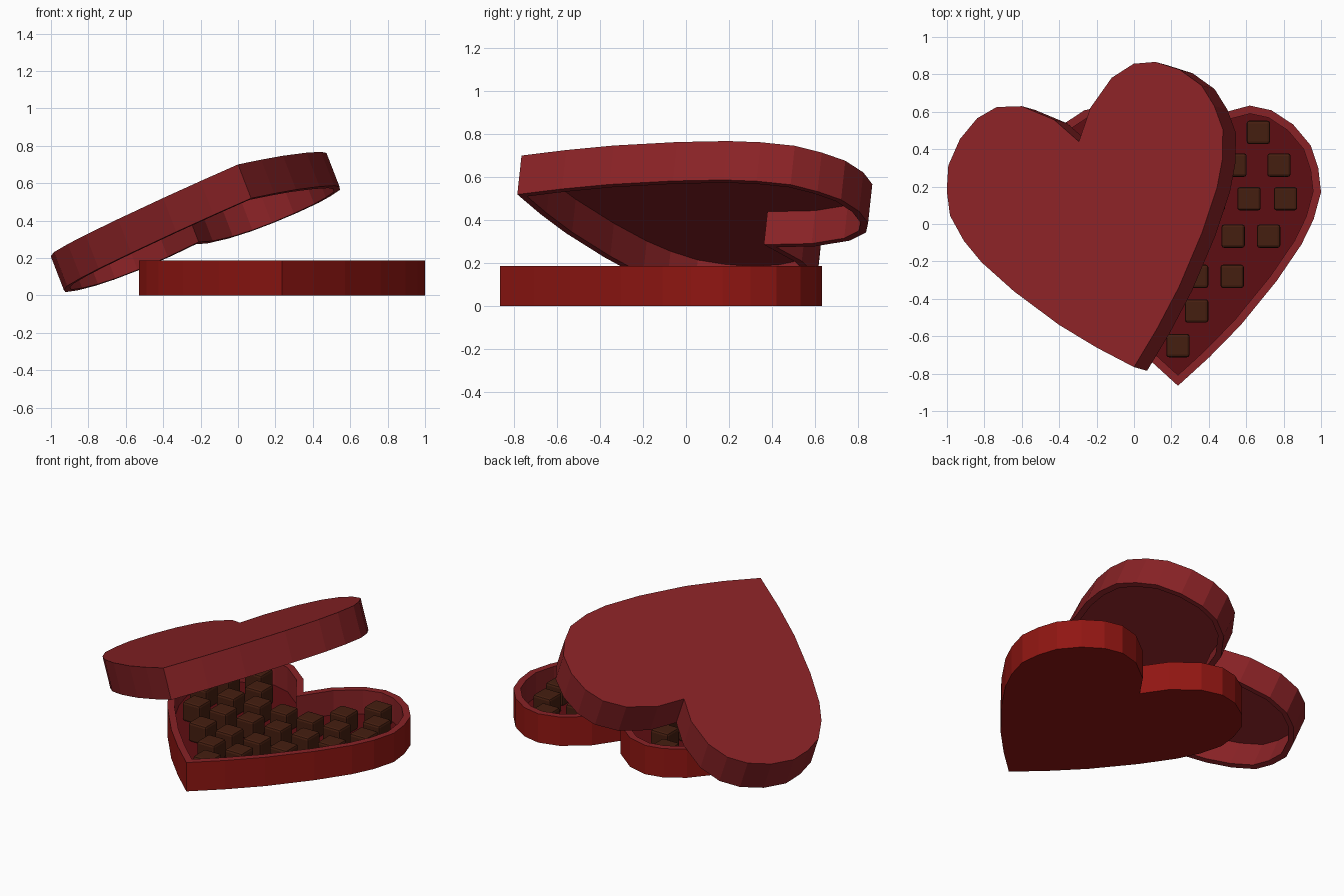
import bpy, bmesh
from mathutils import Matrix, Vector

if "Cube" in bpy.data.objects:
    bpy.data.objects.remove(bpy.data.objects["Cube"])


def material(name, rgb):
    m = bpy.data.materials.new(name)
    m.diffuse_color = (*rgb, 1)
    m.use_nodes = True
    m.node_tree.nodes["Principled BSDF"].inputs["Base Color"].default_value = m.diffuse_color
    return m


OUTER = material("deep_red", (0.28, 0.008, 0.006))
RED = material("soft_red", (0.25, 0.016, 0.019))
LINER = material("dark_liner", (0.11, 0.004, 0.006))
BROWN = material("chocolate", (0.06, 0.013, 0.005))

# Right half of the heart, from the tip round the lobe to the cleft
HALF = [(0, -.865), (.17, -.71), (.336, -.54), (.528, -.304), (.66, -.11),
        (.725, .024), (.765, .17), (.75, .299), (.71, .42), (.616, .532),
        (.50, .608), (.384, .633), (.252, .598), (.102, .482), (0, .334)]
HEART = HALF + [(-x, y) for x, y in HALF[-2:0:-1]]


def heart_tray(name, points, z_closed, z_open, wall, floor, mats):
    """Hollow heart: solid at z_closed, open at z_open."""
    bm = bmesh.new()
    base = bm.faces.new([bm.verts.new((x, y, z_closed)) for x, y in points])
    ext = bmesh.ops.extrude_face_region(bm, geom=[base], use_keep_orig=True)
    mouth = [f for f in ext["geom"] if isinstance(f, bmesh.types.BMFace)][0]
    for v in mouth.verts:
        v.co.z = z_open
    bmesh.ops.recalc_face_normals(bm, faces=bm.faces)
    # rim, inner wall and floor
    rim = bmesh.ops.inset_region(bm, faces=[mouth], thickness=wall,
                                 use_even_offset=True)["faces"]
    for f in rim:
        f.material_index = 1
    deep = bmesh.ops.extrude_face_region(bm, geom=[mouth])["geom"]
    bottom = [f for f in deep if isinstance(f, bmesh.types.BMFace)][0]
    if mouth.is_valid:
        bm.faces.remove(mouth)
    for v in bottom.verts:
        v.co.z = z_closed + (floor if z_open > z_closed else -floor)
    for e in bottom.edges:
        for f in e.link_faces:
            f.material_index = 1
    bottom.material_index = 2
    bmesh.ops.recalc_face_normals(bm, faces=bm.faces)
    me = bpy.data.meshes.new(name)
    bm.to_mesh(me)
    bm.free()
    for m in mats:
        me.materials.append(m)
    ob = bpy.data.objects.new(name, me)
    bpy.context.collection.objects.link(ob)
    return ob


CX = 0.235
# Box bottom
box = heart_tray("box_base", HEART, 0, .187, .042, .03, (OUTER, RED, LINER))
box.location.x = CX

# Lid: larger heart, tip at its own origin, leaning on the box
S = 1.055
lid_pts = [(x * S, (y + .865) * S) for x, y in HEART]
lid = heart_tray("lid", lid_pts, 0, -.195, .035, .03, (RED, RED, RED))
n = Vector((-.387, .109, 1)).normalized()
v = Vector((-.233, .953, -.194))
v = (v - n * v.dot(n)).normalized()
u = v.cross(n)
lid.matrix_world = Matrix.Translation((0, -.765, .70)) @ Matrix((u, v, n)).transposed().to_4x4()

# Chocolates: bevelled cubes in rows, mirrored about the heart's axis
bm = bmesh.new()
bmesh.ops.create_cube(bm, size=.125)
bmesh.ops.bevel(bm, geom=bm.edges[:], offset=.014, segments=2, profile=.5, affect='EDGES')
choc = bpy.data.meshes.new("chocolate")
bm.to_mesh(choc)
bm.free()
choc.materials.append(BROWN)

ROWS = {.49: (.43,), .315: (.305, .54), .135: (0, .19, .38, .575),
        -.065: (.1, .295, .485), -.28: (.1, .29), -.465: (.1,), -.65: (0,)}
for y, offsets in ROWS.items():
    for dx in offsets:
        for side in ((1, -1) if dx else (1,)):
            ob = bpy.data.objects.new("chocolate", choc)
            ob.location = (CX + side * dx, y, .03 + .0625)
            bpy.context.collection.objects.link(ob)
